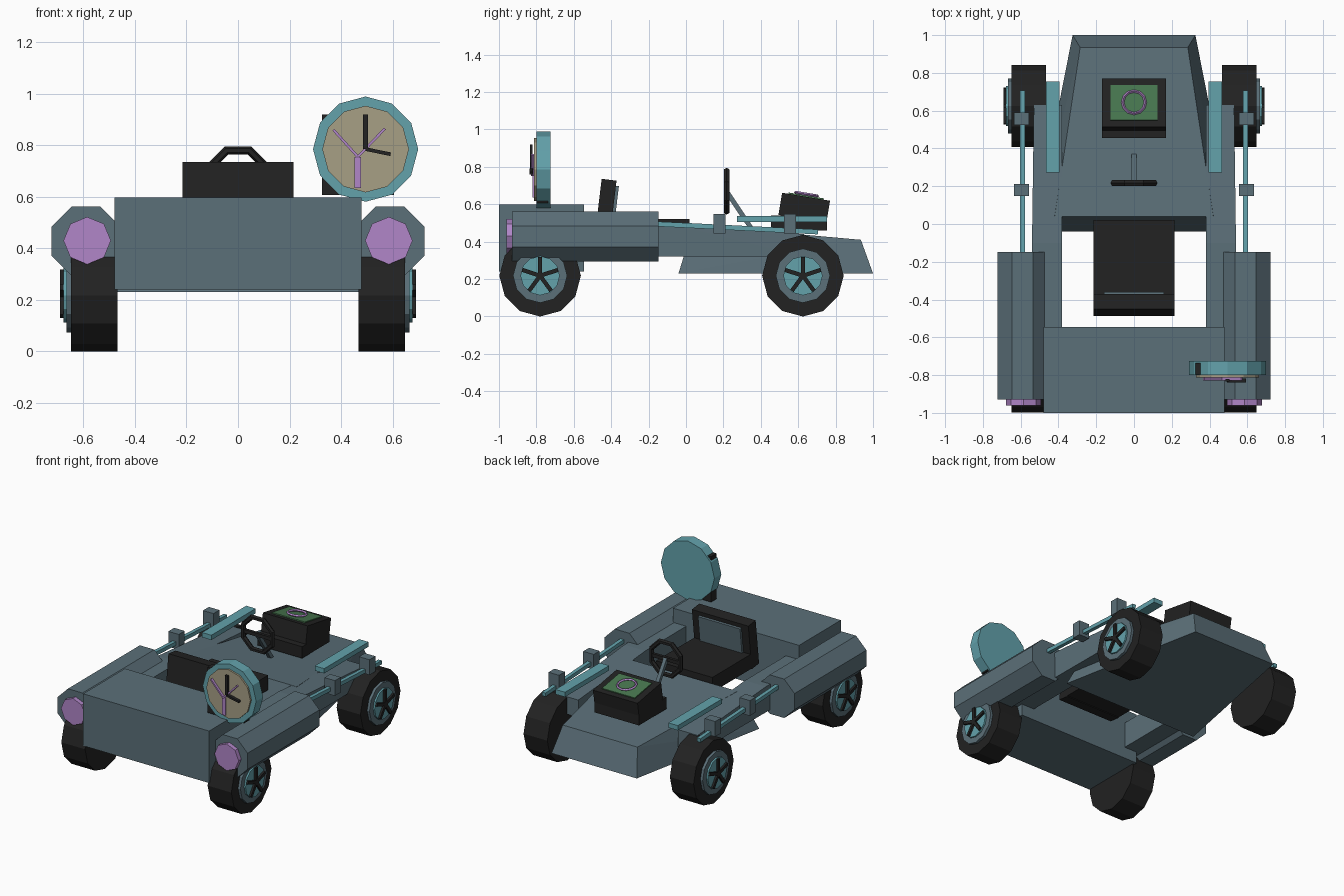
import bpy, bmesh, math
from mathutils import Vector, Matrix

if "Cube" in bpy.data.objects:
    bpy.data.objects.remove(bpy.data.objects["Cube"])


def mat(name, rgb):
    m = bpy.data.materials.new(name)
    m.diffuse_color = (*rgb, 1)
    m.use_nodes = True
    m.node_tree.nodes["Principled BSDF"].inputs["Base Color"].default_value = m.diffuse_color
    return m


SLATE = mat("slate", (0.105, 0.16, 0.19))
BLACK = mat("black", (0.016, 0.016, 0.016))
TEAL = mat("teal", (0.125, 0.36, 0.41))
PURPLE = mat("purple", (0.44, 0.24, 0.58))
BEIGE = mat("beige", (0.39, 0.35, 0.235))
GREEN = mat("green", (0.065, 0.185, 0.08))


def finish(name, bm, m):
    bmesh.ops.recalc_face_normals(bm, faces=bm.faces)
    me = bpy.data.meshes.new(name)
    bm.to_mesh(me)
    bm.free()
    me.materials.append(m)
    ob = bpy.data.objects.new(name, me)
    bpy.context.collection.objects.link(ob)
    return ob


def box(name, lo, hi, m, matrix=Matrix()):
    """Box between two corners, then transformed."""
    lo, hi = Vector(lo), Vector(hi)
    bm = bmesh.new()
    bmesh.ops.create_cube(bm, size=1)
    for v in bm.verts:
        v.co = matrix @ (v.co * (hi - lo) + (lo + hi) / 2)
    return finish(name, bm, m)


def bar(name, a, b, w, m, d=None):
    """Rectangular bar from a to b, w wide and d deep."""
    a, b = Vector(a), Vector(b)
    rot = (b - a).to_track_quat('Z', 'Y').to_matrix().to_4x4()
    d = d or w
    return box(name, (-w / 2, -d / 2, 0), (w / 2, d / 2, (b - a).length), m,
               Matrix.Translation(a) @ rot)


def disc(name, a, b, r, n, m, turn=0.0):
    """n-sided cylinder from a to b."""
    a, b = Vector(a), Vector(b)
    rot = (b - a).to_track_quat('Z', 'Y').to_matrix().to_4x4()
    bm = bmesh.new()
    bmesh.ops.create_cone(bm, cap_ends=True, segments=n, radius1=r, radius2=r,
                          depth=(b - a).length,
                          matrix=Matrix.Translation((a + b) / 2) @ rot @ Matrix.Rotation(turn, 4, 'Z'))
    return finish(name, bm, m)


def loft(name, sections, m):
    """Hull through a few x-mirrored or free corner points."""
    bm = bmesh.new()
    for p in sections:
        bm.verts.new(p)
    bmesh.ops.convex_hull(bm, input=bm.verts)
    bmesh.ops.dissolve_limit(bm, angle_limit=0.02, verts=bm.verts, edges=bm.edges)
    return finish(name, bm, m)


def ring(name, centre, R, r, n, k, m, rot, turn=0.0):
    """Torus with n segments round and k across."""
    bm = bmesh.new()
    rows = []
    for i in range(n):
        a = 2 * math.pi * i / n + turn
        rows.append([bm.verts.new(Vector(centre) + rot @ Vector((
            (R + r * math.cos(t)) * math.cos(a), (R + r * math.cos(t)) * math.sin(a), r * math.sin(t))))
            for t in [2 * math.pi * j / k for j in range(k)]])
    for i in range(n):
        for j in range(k):
            p, q = rows[i], rows[(i + 1) % n]
            bm.faces.new((p[j], q[j], q[(j + 1) % k], p[(j + 1) % k]))
    return finish(name, bm, m)


# Main body: engine box and wedge nose
box("engine_box", (-0.48, -1, 0.24), (0.48, -0.545, 0.598), SLATE)
loft("nose", [(s * x, y, z) for s in (-1, 1) for x, y, z in
              ((0.325, 1, 0.23), (0.285, 0.935, 0.41), (0.42, 0.04, 0.49), (0.53, -0.04, 0.23))], SLATE)

for s, side in ((-1, "left"), (1, "right")):
    # Side rails, pods and lamps
    loft(side + "_rail", [(s * x, y, z) for x, y, z in
         ((0.38, -0.75, 0.32), (0.54, -0.75, 0.32), (0.38, -0.75, 0.5), (0.54, -0.75, 0.5),
          (0.38, -0.1, 0.5), (0.54, -0.1, 0.5),
          (0.38, 0.63, 0.32), (0.53, 0.63, 0.32), (0.38, 0.63, 0.44), (0.53, 0.63, 0.44))], SLATE)
    disc(side + "_pod", (s * 0.59, -0.93, 0.428), (s * 0.59, -0.147, 0.428), 0.145, 8, SLATE, math.pi / 8)
    disc(side + "_lamp", (s * 0.585, -0.96, 0.43), (s * 0.585, -0.925, 0.43), 0.092, 8, PURPLE)
    # Control rod with two clamps, and the top plank
    bar(side + "_rod", (s * 0.59, -0.16, 0.495), (s * 0.59, 0.705, 0.452), 0.026, TEAL)
    for y in (0.18, 0.557):
        box(side + "_clamp", (s * 0.595 - 0.04, y - 0.032, 0.443), (s * 0.595 + 0.04, y + 0.032, 0.548), SLATE)
    box(side + "_plank", (s * 0.43 - 0.036, 0.273, 0.505), (s * 0.43 + 0.036, 0.755, 0.538), TEAL)
    # Wheels with rim, hub plate and five spokes
    for y, end in ((-0.78, "rear"), (0.625, "front")):
        name = side + "_" + end

        def at(x, dy=0.0, dz=0.0):
            return (s * x, y + dy, 0.218 + dz)
        disc(name + "_tyre", at(0.467), at(0.648), 0.218, 12, BLACK)
        disc(name + "_rim", at(0.64), at(0.666), 0.145, 12, SLATE)
        disc(name + "_hub_plate", at(0.66), at(0.677), 0.105, 12, TEAL)
        for i in range(5):
            a = 2 * math.pi * i / 5
            bar(name + "_spoke", at(0.68), at(0.68, 0.1 * math.sin(a), 0.1 * math.cos(a)), 0.022, BLACK)

# Seat with tilted backrest and pad
box("seat_base", (-0.215, -0.44, 0.42), (0.215, 0.02, 0.522), BLACK)
tilt = Matrix.Translation((0, -0.445, 0.45)) @ Matrix.Rotation(-0.12, 4, 'X')
box("seat_back", (-0.215, -0.04, -0.03), (0.215, 0.04, 0.283), BLACK, tilt)
box("seat_pad", (-0.16, 0.03, 0.06), (0.16, 0.056, 0.255), SLATE, tilt)

# Steering wheel and column
upright = Matrix.Rotation(math.pi / 2, 3, 'X')
ring("steering_wheel", (0, 0.217, 0.67), 0.118, 0.017, 8, 6, BLACK, upright, math.pi / 8)
box("steering_spoke", (-0.115, 0.207, 0.658), (0.115, 0.227, 0.682), BLACK)
bar("steering_column", (0, 0.215, 0.672), (0, 0.36, 0.455), 0.025, SLATE)

# Display box on the nose: base, tilted case, screen and ring
box("display_base", (-0.17, 0.455, 0.46), (0.17, 0.755, 0.54), BLACK)
lean = Matrix.Translation((0, 0.642, 0.64)) @ Matrix.Rotation(-0.165, 4, 'X')
box("display_case", (-0.17, -0.13, -0.12), (0.17, 0.13, 0), BLACK, lean)
box("display_screen", (-0.125, -0.095, -0.002), (0.125, 0.095, 0.007), GREEN, lean)
ring("display_ring", lean @ Vector((0, 0, 0.014)), 0.06, 0.008, 12, 4, PURPLE, lean.to_3x3())

# Round dial standing above the rear right corner
C = Vector((0.495, 0, 0.785))


def dial(x, y, z):
    return C + Vector((x, y, z))


disc("dial_body", dial(0, -0.80, 0), dial(0, -0.725, 0), 0.204, 12, TEAL)
disc("dial_face", dial(0, -0.812, 0), dial(0, -0.79, 0), 0.168, 12, BEIGE)
box("dial_mount", (0.325, -0.798, 0.607), (0.605, -0.737, 0.92), BLACK)
for x, z in ((-0.125, 0.075), (0.075, 0.08), (-0.03, -0.15)):
    bar("dial_mark", dial(-0.03, -0.816, -0.03), dial(x, -0.816, z), 0.026, PURPLE, 0.01)
for x, z in ((0, 0.135), (0.097, -0.02)):
    bar("dial_hand", dial(0, -0.828, 0), dial(x, -0.828, z), 0.02, BLACK, 0.014)
